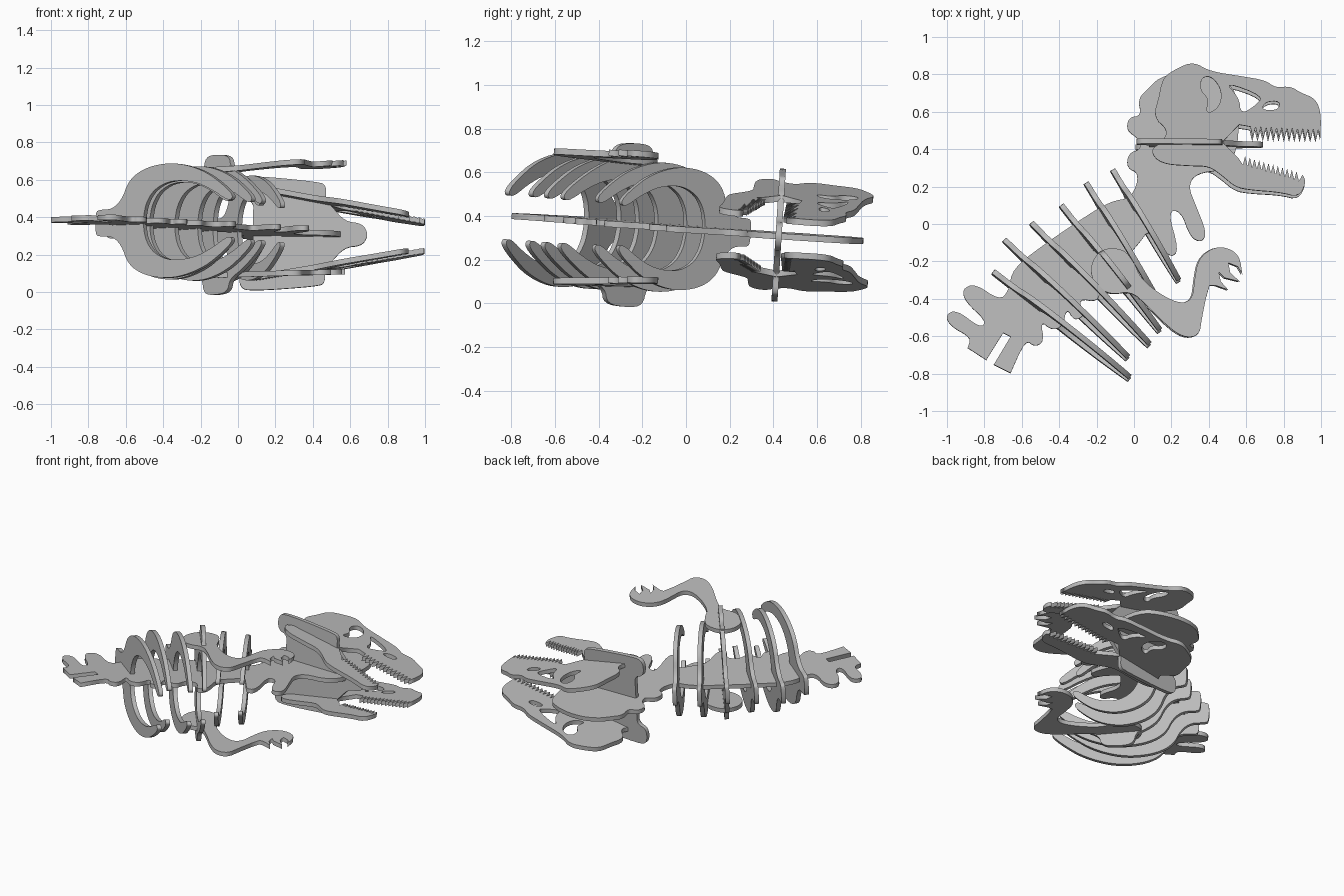
import bpy
from mathutils import Matrix, Vector

if "Cube" in bpy.data.objects:
    bpy.data.objects.remove(bpy.data.objects["Cube"])

THICK = 0.028

# One plain board material
board = bpy.data.materials.new("grey board")
board.use_nodes = True
grey = (0.5, 0.5, 0.5, 1)
board.diffuse_color = grey
board.node_tree.nodes["Principled BSDF"].inputs["Base Color"].default_value = grey

# The whole kit leans slightly: the spine board is the plane of symmetry
up = Vector((0.012, 0.064, 1)).normalized()
side = (Vector((1, 0, 0)) - up * up.x).normalized()
FRAME = Matrix.Translation((0, 0, 0.341)) @ Matrix((side, up.cross(side), up)).transposed().to_4x4()


def rounded(points, passes=2, closed=False):
    """Corner-cutting; open paths keep their end points."""
    pts = [Vector(p) for p in points]
    for _ in range(passes):
        pairs = list(zip(pts, pts[1:] + pts[:1])) if closed else list(zip(pts, pts[1:]))
        cut = [q for a, b in pairs for q in (a.lerp(b, 0.25), a.lerp(b, 0.75))]
        pts = cut if closed else [pts[0]] + cut[1:-1] + [pts[-1]]
    return pts


def teeth(start, end, count, height):
    """Saw-tooth edge whose tips stand off by height in y."""
    a, b = Vector(start), Vector(end)
    row = []
    for i in range(count):
        row.append(a.lerp(b, i / count))
        row.append(a.lerp(b, (i + 0.5) / count) + Vector((0, height)))
    return row + [b]


def board_part(name, loops, place=Matrix(), plane=(0, 0, 0), shift=0):
    """Cut a board from outline loops, then lay it on a sloping plane."""
    curve = bpy.data.curves.new(name, 'CURVE')
    curve.dimensions = '2D'
    curve.fill_mode = 'BOTH'
    curve.extrude = THICK / 2
    for loop in loops:
        spline = curve.splines.new('POLY')
        spline.points.add(len(loop) - 1)
        for point, (x, y) in zip(spline.points, loop):
            point.co = (x, y, 0, 1)
        spline.use_cyclic_u = True
    helper = bpy.data.objects.new(name + " outline", curve)
    mesh = bpy.data.meshes.new_from_object(helper)
    bpy.data.objects.remove(helper)
    c, a, b = plane
    for v in mesh.vertices:
        v.co.z += c + a * v.co.x + b * v.co.y
        v.co.y += shift
    mesh.transform(FRAME @ place)
    mesh.materials.clear()
    mesh.materials.append(board)
    for poly in mesh.polygons:
        poly.material_index = 0
    obj = bpy.data.objects.new(name, mesh)
    bpy.context.collection.objects.link(obj)
    return obj


def mirrored(half):
    return list(half) + [(x, -y) for x, y in reversed(half)]


# Spine board: back edge, neck bumps, skull core, throat lobes, belly edge
spine = rounded([
    (-.89, -.665), (-.87, -.61), (-.98, -.55), (-1.01, -.49), (-.95, -.46), (-.82, -.56),
    (-.79, -.52), (-.9, -.42), (-.92, -.35), (-.85, -.32), (-.72, -.41), (-.67, -.36),
    (-.65, -.24), (-.48, -.11), (-.29, .02), (-.13, .12), (-.01, .14), (.03, .27),
    (-.04, .3), (-.03, .38), (.04, .4), (.02, .46), (-.04, .5), (-.03, .57),
    (.04, .58), (.02, .67), (.08, .73), (.13, .78), (.25, .82), (.42, .8),
    (.56, .72), (.56, .4), (.48, .29), (.33, .27), (.29, .2), (.33, .1),
    (.39, -.05), (.36, -.1), (.3, -.07), (.25, .07), (.18, .07), (.24, -.14),
    (.2, -.18), (.15, -.13), (.08, -.03), (.03, -.1), (-.04, -.18), (0, -.34),
    (-.05, -.39), (-.1, -.3), (-.18, -.33), (-.19, -.42), (-.3, -.4), (-.26, -.49),
    (-.32, -.52), (-.36, -.45), (-.38, -.55), (-.44, -.57), (-.5, -.52), (-.48, -.63),
    (-.53, -.66), (-.58, -.62), (-.66, -.8)])
tail_slot = [(-.75, -.755), (-.66, -.605), (-.7, -.585), (-.79, -.73)]
board_part("spine", [spine + tail_slot])

# Skull sides: crown, upper teeth, mouth corner, lower teeth, jaw and back of head
crown = rounded([(.13, .68), (.15, .78), (.22, .83), (.315, .87), (.4, .82), (.57, .795),
                 (.7, .775), (.755, .735), (.835, .745), (.89, .71), (.97, .68),
                 (1, .6), (.995, .47)])
jaw = rounded([(.9, .27), (.92, .23), (.88, .15), (.78, .175), (.62, .185), (.54, .2),
               (.47, .26), (.4, .31), (.3, .31), (.14, .32), (.08, .39), (.15, .44),
               (.18, .5), (.1, .57), (.13, .68)])
skull = (crown + teeth((.985, .515), (.62, .525), 13, -.06) + [Vector((.56, .535)),
         Vector((.47, .44)), Vector((.56, .35))] + teeth((.58, .32), (.88, .235), 12, .05)
         + jaw[:-1])
openings = [
    [(.36, .79), (.42, .79), (.47, .71), (.45, .62), (.38, .59), (.4, .67), (.35, .72)],
    [(.48, .765), (.69, .69), (.65, .64), (.57, .59), (.56, .68)],
    [(.68, .615), (.7, .66), (.78, .665), (.77, .615)]]
skull_loops = [skull] + [rounded(hole, 2, True) for hole in openings]
for name, sign in (("left_skull_side", 1), ("right_skull_side", -1)):
    board_part(name, skull_loops, Matrix.Diagonal((1, 1, sign, 1)),
               (.2635, -.178, -.016), -.013)

# Cross board that spreads the skull sides, ending in a tongue
cross = rounded(mirrored([(.08, .1), (.08, .17), (.01, .19), (.01, .29), (.07, .31),
                          (.43, .28), (.47, .26), (.465, .18), (.5, .15), (.57, .07),
                          (.66, .06), (.69, .02)]), 2, True)
board_part("tongue_board", [cross],
           Matrix.Translation((0, .425, 0)) @ Matrix.Rotation(1.5708, 4, 'X'))

# Ribs: open hoops given by back end, belly end and half width
ribs = [((-.754, -.257), (-.02, -.83), .30), ((-.695, -.086), (-.03, -.722), .30),
        ((-.55, .005), (.085, -.652), .30), ((-.39, .1), (.14, -.577), .295),
        ((-.257, .22), (.13, -.42), .29), ((-.115, .29), (.24, -.31), .275)]
SHOULDER_RIB = 3
outer_back = [(0, .2), (.03, .24), (.12, .24), (.19, .4), (.24, .75), (.35, .95)]
outer_mid = [(.5, 1.03), (.64, 1)]
outer_knob = [(.4, .97), (.42, 1.24), (.52, 1.28), (.66, 1.24), (.68, 1)]
hoop_end = [(.8, .85), (.93, .6), (1, .42), (.99, .33), (.95, .34), (.85, .52),
            (.72, .68), (.55, .72), (.43, .58), (.37, .35), (.35, .1)]
for i, (back, belly, half_width) in enumerate(ribs):
    back, belly = Vector(back).to_3d(), Vector(belly).to_3d()
    along = (belly - back).normalized()
    length = (belly - back).length
    wide = Vector((0, 0, 1))
    place = Matrix((along, wide, along.cross(wide))).transposed().to_4x4()
    place.translation = back
    middle = outer_knob if i == SHOULDER_RIB else outer_mid
    half = [(s * length, w * half_width) for s, w in outer_back + middle + hoop_end]
    board_part(f"rib_{i + 1}", [rounded(mirrored(half), 2, True)], place)

# Arms: shoulder disc, bent arm and three claws
arm = rounded([(.38, -.4), (.36, -.5), (.345, -.6), (.26, -.61), (.165, -.54), (.06, -.43),
               (-.02, -.36), (-.13, -.38), (-.22, -.32), (-.24, -.22), (-.18, -.13),
               (-.06, -.13), (0, -.21), (.03, -.29), (.14, -.38), (.25, -.43), (.31, -.4),
               (.32, -.29), (.34, -.19), (.41, -.13), (.49, -.125), (.56, -.17),
               (.575, -.27)])
claws = [(.55, -.23), (.5, -.21), (.51, -.26), (.56, -.31), (.48, -.29), (.45, -.26),
         (.46, -.31), (.5, -.355), (.43, -.33), (.4, -.33)]
board_part("left_arm", [arm + claws], plane=(.297, .07, 0), shift=-.02)
board_part("right_arm", [arm + claws], plane=(-.249, .04, .06), shift=.015)
